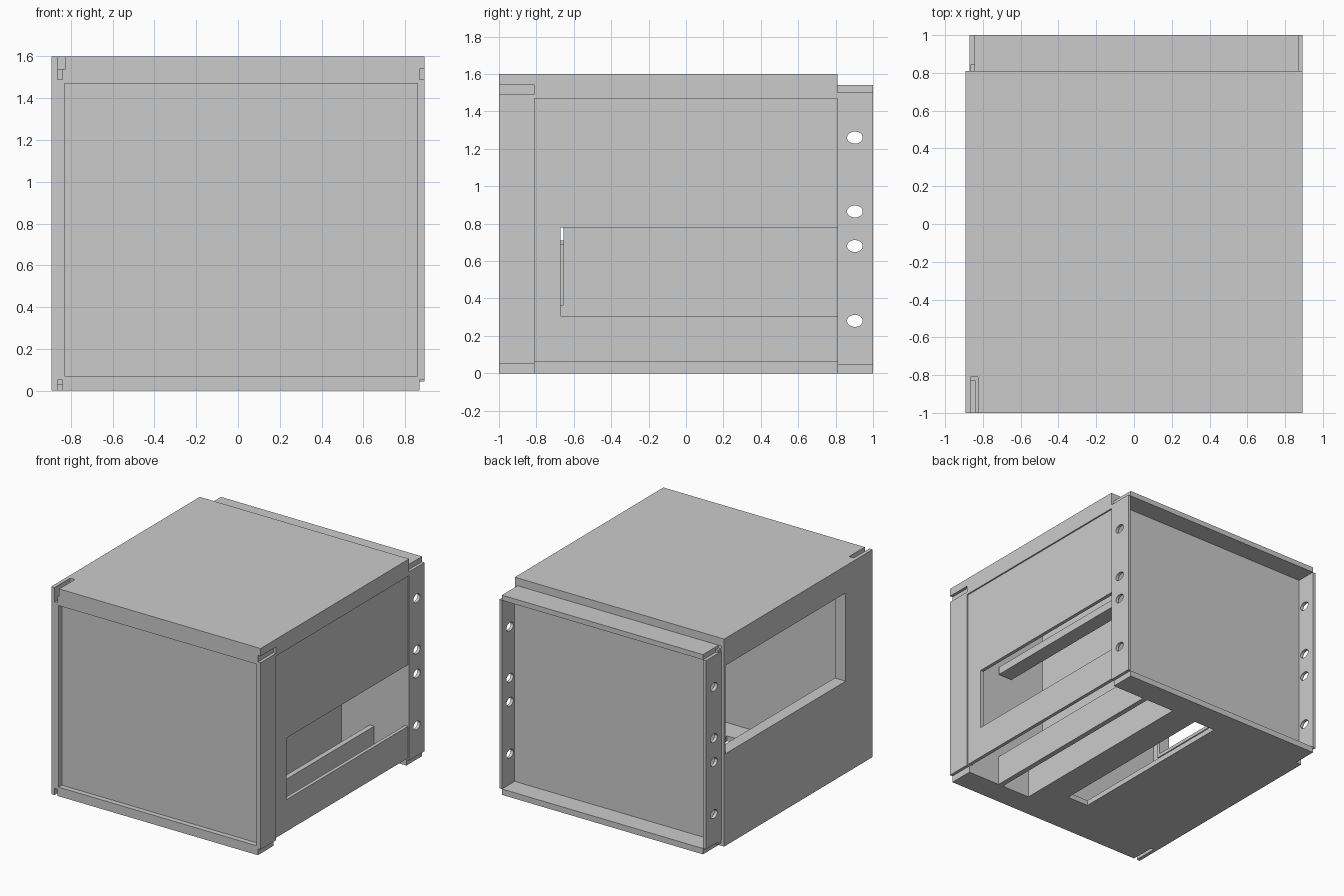
import bpy
import bmesh
from mathutils import Matrix

old = bpy.data.objects.get("Cube")
if old:
    bpy.data.objects.remove(old, do_unlink=True)

# One plain sheet-metal grey
grey = bpy.data.materials.new("sheet_grey")
grey.use_nodes = True
COLOUR = (0.6, 0.6, 0.6, 1)
grey.diffuse_color = COLOUR
grey.node_tree.nodes["Principled BSDF"].inputs["Base Color"].default_value = COLOUR


def finish(name, bm):
    mesh = bpy.data.meshes.new(name)
    bm.to_mesh(mesh)
    bm.free()
    mesh.materials.append(grey)
    obj = bpy.data.objects.new(name, mesh)
    bpy.context.collection.objects.link(obj)
    return obj


def box(name, x, y, z):
    """Box from its extents on each axis."""
    bm = bmesh.new()
    bmesh.ops.create_cube(bm, size=1)
    for v in bm.verts:
        for i, (lo, hi) in enumerate((x, y, z)):
            v.co[i] = lo if v.co[i] < 0 else hi
    return finish(name, bm)


def cut(parts, cutters):
    """Subtract every cutter from every part, then remove the cutters."""
    for part in parts:
        for cutter in cutters:
            cutter.hide_render = True
            mod = part.modifiers.new("cut", "BOOLEAN")
            mod.operation = "DIFFERENCE"
            mod.solver = "EXACT"
            mod.object = cutter
        bpy.context.view_layer.objects.active = part
        part.select_set(True)
        for mod in list(part.modifiers):
            bpy.ops.object.modifier_apply(modifier=mod.name)
        part.select_set(False)
    for cutter in cutters:
        bpy.data.objects.remove(cutter, do_unlink=True)


FRONT = (-1, -0.81)
MID = (-0.81, 0.81)
BACK = (0.81, 1)

# Top cover with its folded skirt and front corner relief slot
top = box("top_cover", (-0.893, 0.893), (-1, 0.81), (1.54, 1.6))
box("top_skirt", (0.865, 0.893), MID, (1.47, 1.54))
cut([top], [box("relief", (-0.865, -0.825), (-1.1, -0.81), (1.5, 1.7))])

# Right-hand wall with a large window open to the rear
wall = box("right_wall", (-0.893, -0.865), (-1, 0.81), (0, 1.54))
cut([wall], [box("window", (-1, -0.8), (-0.67, 0.795), (0.71, 1.39))])
box("right_window_sill", (-0.865, -0.8), (-0.67, 0.81), (0.685, 0.71))
box("right_window_jamb", (-0.865, -0.8), (-0.69, -0.67), (0.685, 1.39))

# Left-hand panel, slightly inset, with a lower window open to the rear
panel = box("left_panel", (0.855, 0.882), MID, (0.06, 1.49))
cut([panel], [box("window", (0.8, 1), (-0.67, 0.9), (0.305, 0.78))])

# Front tray: shallow recessed panel, closed behind, with deep flanges
box("front_panel", (-0.84, 0.87), (-0.96, -0.93), (0.05, 1.5))
box("front_inner_panel", (-0.865, 0.86), (-0.83, -0.81), (0.03, 1.54))
box("front_flange_inner_right", (-0.84, -0.83), FRONT, (0, 1.49))
box("front_flange_right", (-0.865, -0.84), FRONT, (0.05, 1.49))
box("front_flange_left", (0.86, 0.893), FRONT, (0.05, 1.49))
box("front_flange_top", (-0.84, 0.87), FRONT, (1.47, 1.54))
box("front_flange_bottom", (-0.84, 0.87), FRONT, (0, 0.07))

# Rear tray: recessed panel and thin flanges
box("back_panel", (-0.865, 0.87), (0.81, 0.845), (0.02, 1.52))
box("back_flange_top", (-0.845, 0.87), BACK, (1.5, 1.54))
box("back_flange_bottom", (-0.845, 0.87), BACK, (0, 0.045))

# Elliptical mounting holes through both rear side flanges
sides = [box("back_flange_right", (-0.87, -0.845), BACK, (0.045, 1.5)),
         box("back_flange_left", (0.87, 0.893), BACK, (0.045, 1.5))]
holes = []
for height in (0.28, 0.68, 0.865, 1.26):
    bm = bmesh.new()
    bmesh.ops.create_cone(bm, cap_ends=True, segments=32, radius1=1, radius2=1, depth=2.4)
    bm.transform(Matrix.Translation((0, 0.903, height))
                 @ Matrix.Diagonal((1, 0.042, 0.032, 1))
                 @ Matrix.Rotation(1.5707963, 4, "Y"))
    holes.append(finish("hole", bm))
cut(sides, holes)

# Floor with a long slot
floor = box("floor", (-0.865, 0.315), MID, (0, 0.04))
cut([floor], [box("slot", (-0.09, 0.09), (-0.63, 0.79), (-0.1, 0.1))])

# Inner partition, stepped at the front, and the two channel rails beside it
box("partition_lower", (0.29, 0.315), MID, (0, 0.365))
box("partition_upper", (0.285, 0.31), (-0.655, 0.81), (0.365, 1.54))
box("lower_rail", (0.555, 0.595), MID, (0, 0.23))
box("upper_rail", (0.49, 0.61), (-0.79, 0.81), (0.9, 0.96))
